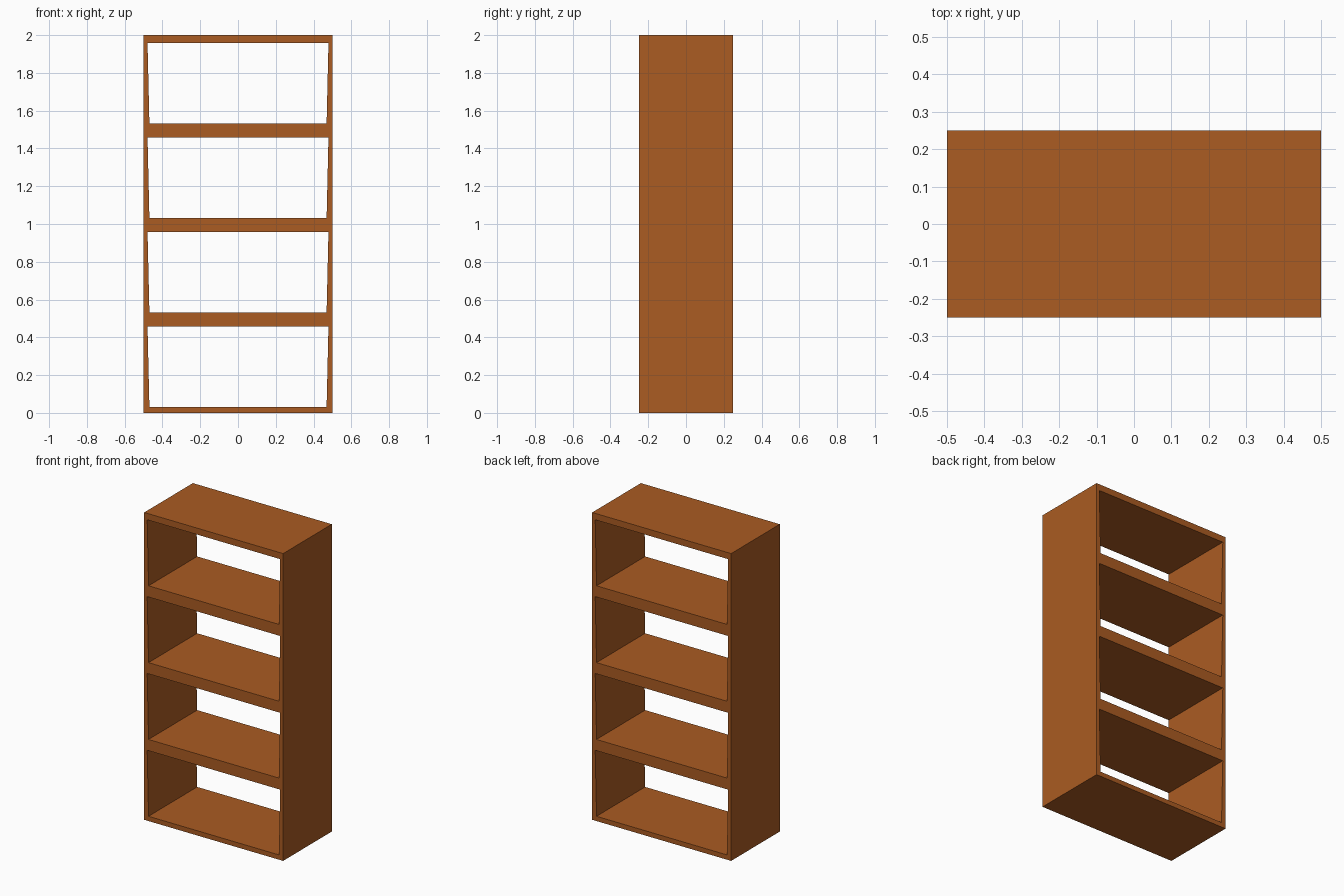
import bpy, bmesh
from mathutils import Vector

if "Cube" in bpy.data.objects:
    bpy.data.objects.remove(bpy.data.objects["Cube"])

WIDTH, DEPTH, HEIGHT, BAYS = 1.0, 0.5, 2.0, 4

wood = bpy.data.materials.new("brown wood")
wood.diffuse_color = (0.405, 0.106, 0.016, 1)
wood.use_nodes = True
wood.node_tree.nodes["Principled BSDF"].inputs["Base Color"].default_value = wood.diffuse_color

# Rows of the front outline: (height, half width of the opening)
rows = [(0.0, 0.469)]
for i in range(BAYS):
    base = i * HEIGHT / BAYS
    rows += [(base + 0.031, 0.469), (base + 0.458, 0.479)]
rows.append((HEIGHT, 0.479))

# Front frame sheet: full bars for the shelves, only side posts beside openings
bm = bmesh.new()
grid = [[bm.verts.new((x, -DEPTH / 2, z)) for x in (-WIDTH / 2, -h, h, WIDTH / 2)]
        for z, h in rows]
for r in range(len(rows) - 1):
    columns = (0, 1, 2) if r % 2 == 0 else (0, 2)
    for c in columns:
        bm.faces.new((grid[r][c], grid[r][c + 1], grid[r + 1][c + 1], grid[r + 1][c]))

# Extrude the frame through to the back
result = bmesh.ops.extrude_face_region(bm, geom=bm.faces[:])
moved = [g for g in result["geom"] if isinstance(g, bmesh.types.BMVert)]
bmesh.ops.translate(bm, verts=moved, vec=Vector((0, DEPTH, 0)))
bmesh.ops.recalc_face_normals(bm, faces=bm.faces[:])

mesh = bpy.data.meshes.new("bookshelf_frame")
bm.to_mesh(mesh)
bm.free()
mesh.materials.append(wood)
bpy.context.collection.objects.link(bpy.data.objects.new("bookshelf_frame", mesh))
